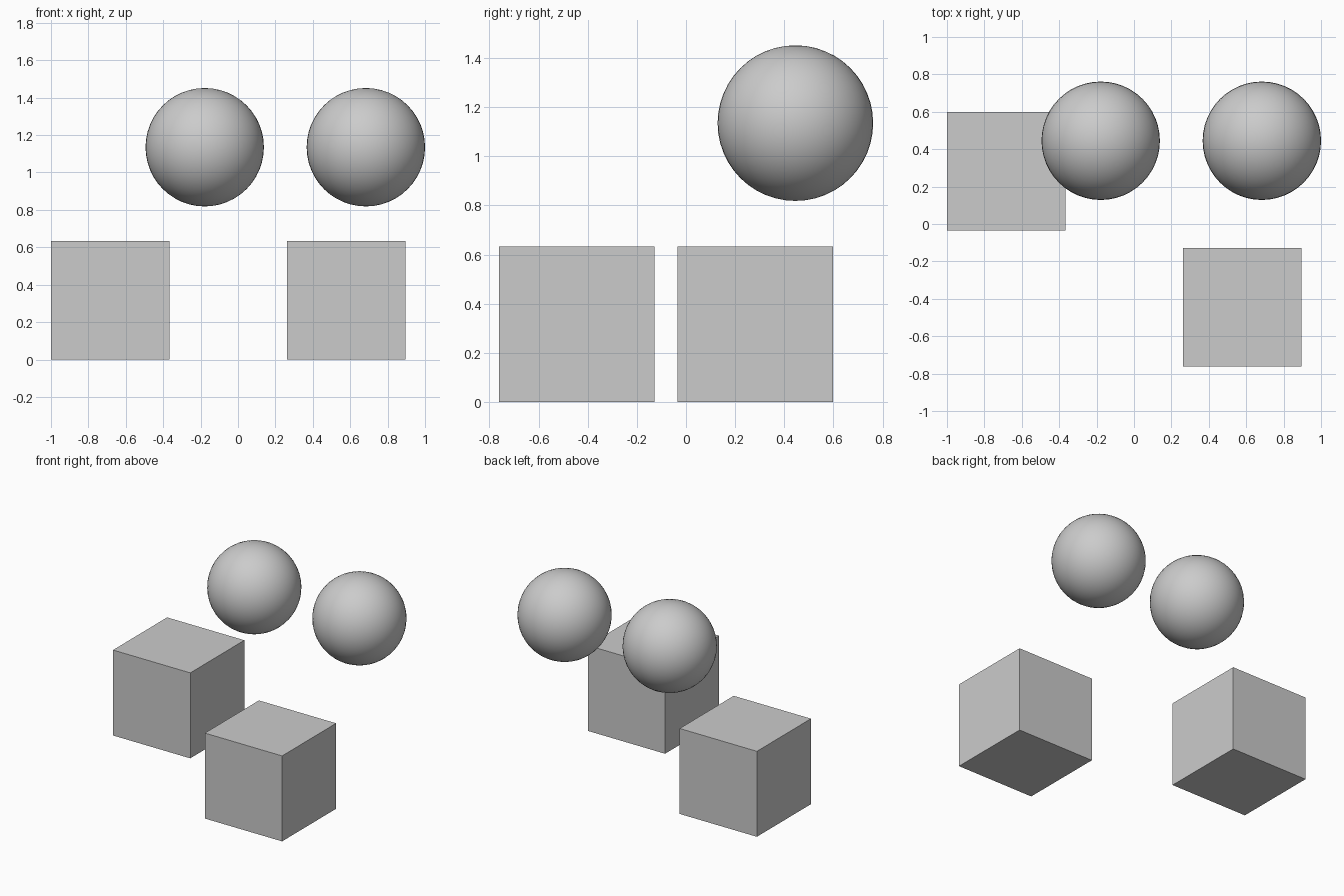
import bpy

if "Cube" in bpy.data.objects:
    bpy.data.objects.remove(bpy.data.objects["Cube"])

SIZE = 0.633
R = SIZE / 2


def cube(name, x, y):
    bpy.ops.mesh.primitive_cube_add(size=SIZE, location=(x, y, R))
    bpy.context.object.name = name


def ball(name, x, y, z):
    bpy.ops.mesh.primitive_uv_sphere_add(segments=48, ring_count=24, radius=R, location=(x, y, z))
    bpy.context.object.name = name
    bpy.ops.object.shade_smooth()


# Two cubes on the ground
cube("left_cube", -0.6835, 0.282)
cube("right_cube", 0.578, -0.445)

# Two spheres floating above, at the back
ball("left_sphere", -0.178, 0.445, 1.135)
ball("right_sphere", 0.6835, 0.445, 1.135)
